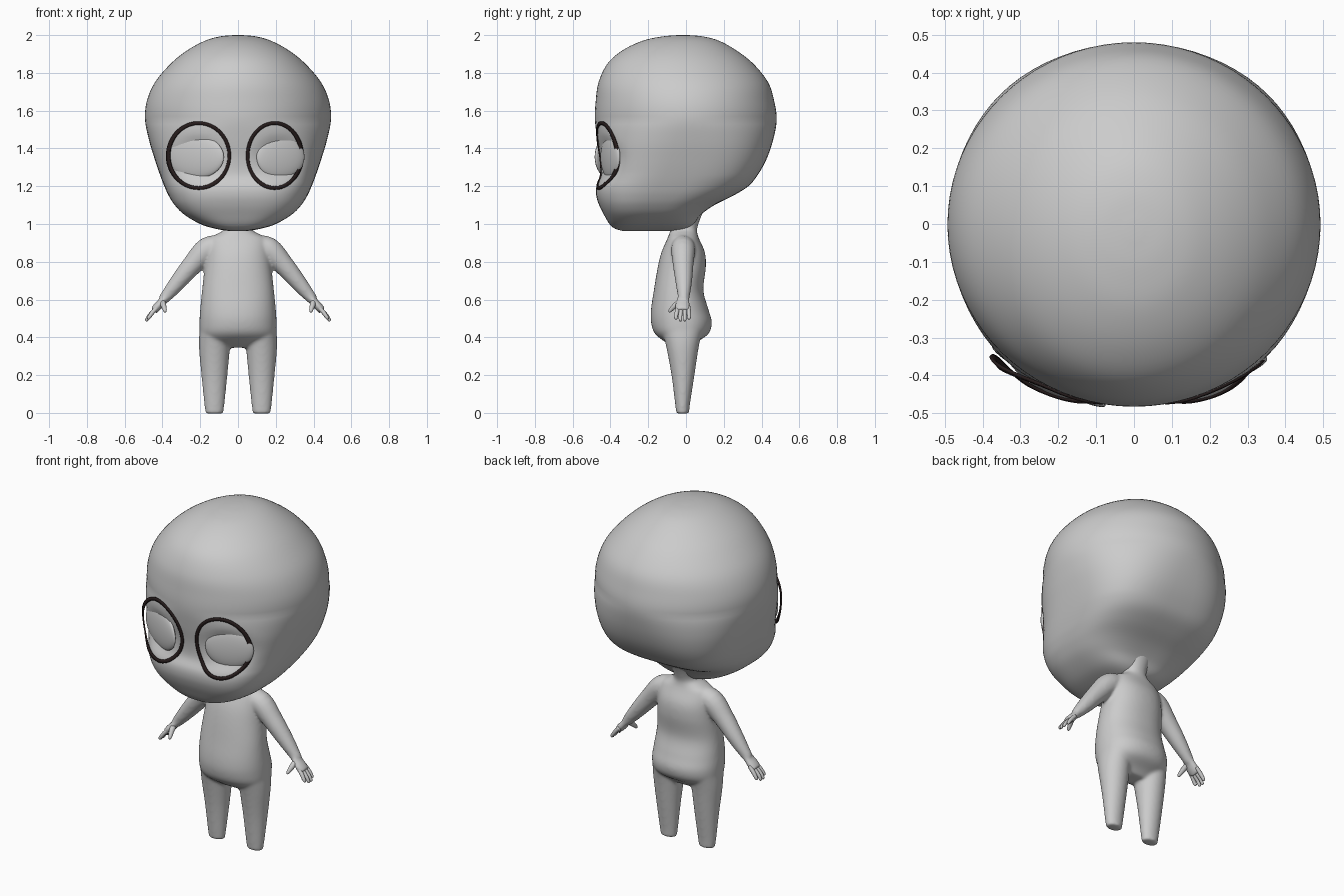
import bpy, bmesh, math
from mathutils import Vector, Matrix
from mathutils.bvhtree import BVHTree

cube = bpy.data.objects.get("Cube")
if cube:
    bpy.data.objects.remove(cube, do_unlink=True)


def material(name, rgb):
    mat = bpy.data.materials.new(name)
    mat.use_nodes = True
    colour = (*rgb, 1)
    mat.diffuse_color = colour
    mat.node_tree.nodes["Principled BSDF"].inputs["Base Color"].default_value = colour
    return mat


GREY = material("plain grey", (0.6, 0.6, 0.6))
DARK = material("dark outline", (0.02, 0.012, 0.012))


def finish(name, bm, mat):
    bmesh.ops.recalc_face_normals(bm, faces=bm.faces)
    mesh = bpy.data.meshes.new(name)
    bm.to_mesh(mesh)
    bm.free()
    mesh.materials.append(mat)
    for poly in mesh.polygons:
        poly.use_smooth = True
    obj = bpy.data.objects.new(name, mesh)
    bpy.context.collection.objects.link(obj)
    return obj


def smooth_rows(rows, steps=5):
    """Catmull-Rom interpolation of rows of numbers."""
    out = []
    for i in range(len(rows) - 1):
        a, b, c, d = (rows[max(0, min(len(rows) - 1, i + k))] for k in (-1, 0, 1, 2))
        for s in range(steps):
            t = s / steps
            out.append([q + t / 2 * (r - p + t * (2*p - 5*q + 4*r - u + t * (3*(q - r) + u - p)))
                        for p, q, r, u in zip(a, b, c, d)])
    out.append(list(rows[-1]))
    return out


def skin_rings(bm, rings, closed=False):
    """Join rings of points into a skin, capped or closed into a hoop."""
    loops = [[bm.verts.new(p) for p in ring] for ring in rings]
    n = len(loops[0])
    pairs = list(zip(loops, loops[1:]))
    if closed:
        pairs.append((loops[-1], loops[0]))
    else:
        bm.faces.new(loops[0][::-1])
        bm.faces.new(loops[-1])
    for lo, hi in pairs:
        for i in range(n):
            j = (i + 1) % n
            bm.faces.new((lo[i], lo[j], hi[j], hi[i]))


def loft(bm, rows, x=0, sides=48, power=lambda z: 2):
    """Stack horizontal sections given as (z, front, back, half width)."""
    rings = []
    for z, front, back, half in smooth_rows(rows):
        ring = []
        e = 2 / power(z)
        for i in range(sides):
            a = math.tau * i / sides
            c, s = math.cos(a), math.sin(a)
            px = math.copysign(abs(c) ** e, c) * half
            py = math.copysign(abs(s) ** e, s) * (back - front) / 2
            ring.append((x + px, (front + back) / 2 + py, z))
        rings.append(ring)
    skin_rings(bm, rings)


def tube(bm, rows, side=1, sides=16, flat=1.0):
    """Round limb through rows of (x, y, z, radius), mirrored by side."""
    rows = smooth_rows(rows, 4)
    pts = [Vector((side * r[0], r[1], r[2])) for r in rows]
    rings = []
    for i, p in enumerate(pts):
        along = (pts[min(i + 1, len(pts) - 1)] - pts[max(i - 1, 0)]).normalized()
        u = along.cross(Vector((0, 1, 0))).normalized()
        v = u.cross(along)
        rad = rows[i][3]
        rings.append([p + rad * (flat * math.cos(a) * u + math.sin(a) * v)
                      for a in (math.tau * k / sides for k in range(sides))])
    skin_rings(bm, rings)


# Head: stacked sections, round above and squarer below, with dented eye sockets
head_rows = [
    (0.962, -0.33, -0.06, 0.04), (0.975, -0.375, 0.0, 0.12), (1.0, -0.405, 0.04, 0.2),
    (1.05, -0.435, 0.08, 0.285), (1.1, -0.46, 0.15, 0.335), (1.15, -0.475, 0.25, 0.367),
    (1.2, -0.474, 0.33, 0.39), (1.26, -0.45, 0.38, 0.413), (1.34, -0.452, 0.425, 0.44),
    (1.44, -0.468, 0.46, 0.47), (1.55, -0.482, 0.48, 0.492), (1.65, -0.478, 0.467, 0.483),
    (1.75, -0.463, 0.435, 0.44), (1.85, -0.415, 0.355, 0.355), (1.92, -0.335, 0.265, 0.268),
    (1.97, -0.23, 0.175, 0.175), (1.993, -0.125, 0.09, 0.095), (2.0, -0.04, 0.01, 0.02)]
bm = bmesh.new()
loft(bm, head_rows, sides=80, power=lambda z: 2 + min(1, max(0, (1.55 - z) / 0.3)))
bmesh.ops.recalc_face_normals(bm, faces=bm.faces)
bm.normal_update()
face = BVHTree.FromBMesh(bm)
for v in bm.verts:
    if v.co.y < 0:
        d = math.hypot((abs(v.co.x) - 0.225) / 0.16, (v.co.z - 1.355) / 0.14)
        if d < 1:
            v.co += Vector((-math.copysign(0.3, v.co.x), 1, 0)) * 0.032 * (1 - d * d) ** 2
finish("head", bm, GREY)


def on_face(x, z):
    hit, normal, _, _ = face.ray_cast(Vector((x, -2, z)), Vector((0, 1, 0)))
    return hit, normal


# Eyes: shallow domes in the sockets, each circled by a dark line on the face
for side, label, wide, yaw, mid, across, floating in (
        (1, "left", 0.135, 20, 0.193, 0.142, 0), (-1, "right", 0.17, 28, 0.207, 0.161, 0.035)):
    hit, _ = on_face(side * 0.225, 1.355)
    bm = bmesh.new()
    bmesh.ops.create_uvsphere(
        bm, u_segments=40, v_segments=20, radius=1,
        matrix=Matrix.Translation(hit + Vector((0, 0.024, 0)))
        @ Matrix.Rotation(side * math.radians(yaw), 4, "Z")
        @ Matrix.Diagonal((wide, 0.026, 0.115, 1)))
    finish(label + "_eye", bm, GREY)

    bm = bmesh.new()
    rings = []
    for k in range(72):
        a = math.tau * k / 72
        forward = Vector((0, -floating * max(0, math.cos(a)) ** 2, 0))
        ring = []
        for grow, lift in ((-0.009, -0.002), (-0.009, 0.006), (0.009, 0.006), (0.009, -0.002)):
            p, n = on_face(side * (mid + (across + grow) * math.cos(a)),
                           1.362 + (0.172 + grow) * math.sin(a))
            ring.append(p + n * lift + forward)
        rings.append(ring)
    skin_rings(bm, rings, closed=True)
    finish(label + "_eye_outline", bm, DARK)

# Body: torso, legs, arms and palms fused into one smooth skin
torso_rows = [
    (0.345, -0.06, 0.03, 0.12), (0.375, -0.11, 0.06, 0.175), (0.42, -0.165, 0.12, 0.2),
    (0.48, -0.185, 0.137, 0.204), (0.55, -0.185, 0.118, 0.2), (0.65, -0.17, 0.092, 0.19),
    (0.77, -0.15, 0.105, 0.177), (0.85, -0.13, 0.1, 0.168), (0.92, -0.1, 0.07, 0.155),
    (0.95, -0.088, 0.06, 0.105), (0.98, -0.08, 0.06, 0.068), (1.05, -0.07, 0.085, 0.075),
    (1.11, -0.06, 0.12, 0.1)]
leg_rows = [
    (-0.004, -0.052, 0.016, 0.047), (0.05, -0.058, 0.022, 0.054), (0.2, -0.077, 0.045, 0.069),
    (0.35, -0.105, 0.068, 0.082), (0.45, -0.13, 0.09, 0.078)]
arm_rows = [
    (0.08, -0.015, 0.89, 0.05), (0.16, -0.015, 0.868, 0.064), (0.24, -0.015, 0.785, 0.055),
    (0.32, -0.012, 0.69, 0.044), (0.385, -0.012, 0.612, 0.031), (0.4, -0.014, 0.595, 0.026)]
palm_rows = [
    (0.37, -0.012, 0.628, 0.03), (0.4, -0.016, 0.592, 0.036), (0.425, -0.018, 0.564, 0.041),
    (0.447, -0.018, 0.54, 0.038)]
bm = bmesh.new()
loft(bm, torso_rows, power=lambda z: 2.2)
for side in (1, -1):
    loft(bm, leg_rows, x=side * 0.125, sides=32)
    tube(bm, arm_rows, side, sides=24)
    tube(bm, palm_rows, side, sides=24, flat=0.55)
body = finish("body", bm, GREY)
remesh = body.modifiers.new("fuse", "REMESH")
remesh.mode = "VOXEL"
remesh.voxel_size = 0.008
remesh.use_smooth_shade = True
relax = body.modifiers.new("relax", "SMOOTH")
relax.factor = 0.5
relax.iterations = 12

# Hands: four fingers and a thumb each
for side, label in ((1, "left"), (-1, "right")):
    bm = bmesh.new()
    for k in range(4):
        y = -0.048 + 0.021 * k
        reach = 0.01 if k in (1, 2) else 0
        tube(bm, [(0.425, y * 0.9, 0.562, 0.011), (0.45, y, 0.535, 0.0115),
                  (0.467 + reach / 2, y * 1.1, 0.512, 0.01),
                  (0.475 + reach, y * 1.1, 0.5 - reach, 0.008),
                  (0.478 + reach, y * 1.1, 0.496 - reach, 0.003)], side, 10)
    tube(bm, [(0.4, -0.025, 0.592, 0.016), (0.395, -0.055, 0.57, 0.015),
              (0.388, -0.078, 0.548, 0.011), (0.386, -0.087, 0.538, 0.008),
              (0.385, -0.091, 0.534, 0.003)], side, 12)
    finish(label + "_fingers", bm, GREY)
